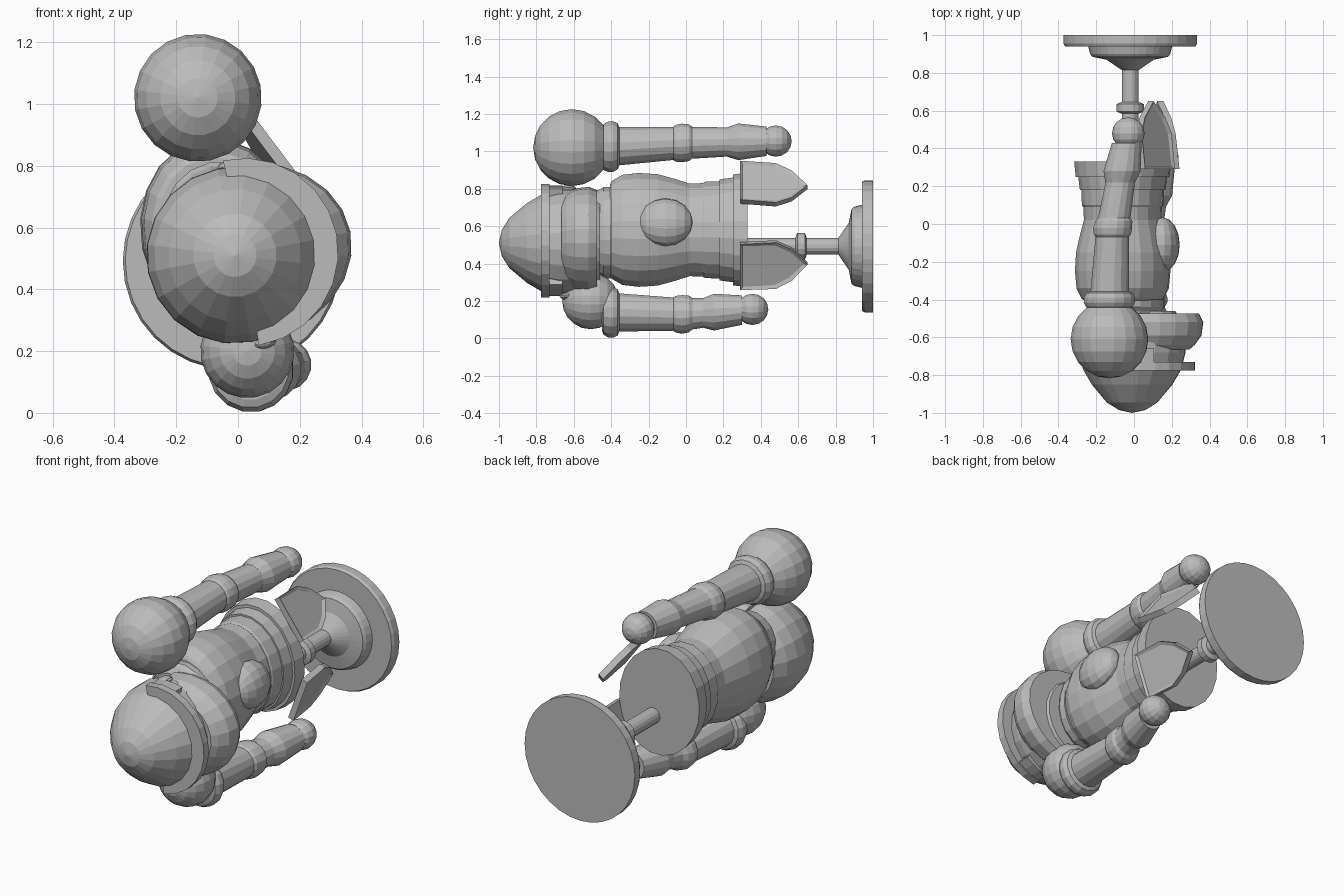
import bpy, bmesh, math

if "Cube" in bpy.data.objects:
    bpy.data.objects.remove(bpy.data.objects["Cube"])

grey = bpy.data.materials.new("plain grey")
grey.diffuse_color = (0.5, 0.5, 0.5, 1)
grey.use_nodes = True
grey.node_tree.nodes["Principled BSDF"].inputs["Base Color"].default_value = grey.diffuse_color
YAW = math.radians(11)          # the figure faces +x, turned a little towards +z


def finish(name, bm):
    bmesh.ops.remove_doubles(bm, verts=bm.verts, dist=0.0005)
    bmesh.ops.recalc_face_normals(bm, faces=bm.faces)
    me = bpy.data.meshes.new(name)
    bm.to_mesh(me)
    bm.free()
    me.materials.append(grey)
    ob = bpy.data.objects.new(name, me)
    bpy.context.collection.objects.link(ob)
    return ob


def point(cx, cz, f, s, y, yaw=YAW):
    """Forward f and sideways s turned into world space."""
    return (cx + f * math.cos(yaw) - s * math.sin(yaw), y,
            cz + f * math.sin(yaw) + s * math.cos(yaw))


def tube(name, rings, sx=1.0, n=20):
    """Stack of rings (y, radius, centre x, centre z) along y."""
    bm = bmesh.new()
    rows = [[bm.verts.new(point(cx, cz, r * sx * math.cos(2 * math.pi * i / n),
                                r * math.sin(2 * math.pi * i / n), y))
             for i in range(n)] for y, r, cx, cz in rings]
    for a, b in zip(rows, rows[1:]):
        for i in range(n):
            j = (i + 1) % n
            bm.faces.new((a[i], a[j], b[j], b[i]))
    bm.faces.new(rows[0])
    bm.faces.new(rows[-1])
    return finish(name, bm)


def lathe(name, prof, cx, cz, sx=1.0, n=20):
    return tube(name, [(y, max(r, 0.001), cx, cz) for y, r in prof], sx, n)


def arc(name, prof, cx, cz, a0, a1, sx=1.0, n=12):
    """Closed (y, radius) section swept part of the way round."""
    bm = bmesh.new()
    rows = []
    for i in range(n + 1):
        a = math.radians(a0 + (a1 - a0) * i / n)
        rows.append([bm.verts.new(point(cx, cz, r * sx * math.cos(a), r * math.sin(a), y))
                     for y, r in prof])
    m = len(prof)
    for a, b in zip(rows, rows[1:]):
        for i in range(m):
            j = (i + 1) % m
            bm.faces.new((a[i], a[j], b[j], b[i]))
    bm.faces.new(rows[0])
    bm.faces.new(rows[-1])
    return finish(name, bm)


def ball(name, c, rf, ry, rs, n=20, k=10):
    prof = [(c[1] - ry * math.cos(math.pi * i / k), rs * math.sin(math.pi * i / k))
            for i in range(k + 1)]
    return lathe(name, prof, c[0], c[2], rf / rs, n)


# Helmet dome
lathe("helmet_dome", [(-1, 0), (-.985, .07), (-.945, .135), (-.85, .215), (-.77, .262),
                      (-.68, .285), (-.6, .287), (-.53, .27), (-.46, .23)], -.01, .51)
# Brow rim, its side pieces, and the face guard below the eye slot
arc("brow_rim", [(-.775, .22), (-.775, .305), (-.73, .305), (-.73, .22)],
    .02, .52, -92, 92)
for sgn, tag in ((1, "left"), (-1, "right")):
    arc("brow_side_" + tag, [(-.775, .24), (-.775, .297), (-.66, .297), (-.66, .24)],
        .02, .52, sgn * 62, sgn * 92, n=3)
    # Visor hinge
    h = point(.028, .512, 0, sgn * .292, -.63)
    ball("visor_hinge_" + tag, h, .04, .045, .02, 10, 6)
arc("face_guard", [(-.665, .15), (-.665, .225), (-.64, .25), (-.59, .28), (-.52, .288),
                   (-.475, .27), (-.475, .15)], .025, .52, -92, 92, 1.2)

# Neck, torso and stepped waist skirt
C = (-.06, .58)
lathe("neck", [(-.52, .22), (-.46, .235), (-.44, .25), (-.40, .25)], -.045, .565, .82)
lathe("torso", [(-.405, .25), (-.395, .268), (-.34, .3), (-.25, .31), (-.15, .303),
                (-.06, .278), (.02, .252), (.1, .255)], *C, .81)
lathe("waist_skirt", [(.09, .255), (.1, .262), (.18, .265), (.18, .275), (.25, .285),
                      (.25, .302), (.33, .311)], *C, .82)
# Round boss on the belly
ball("belly_boss", point(*C, .215, 0, -.11), .09, .145, .13, 16, 8)


# Pointed hip plates with a raised rim
def hip_plate(name, cx, cz, angle, lean):
    yaw = math.radians(angle)
    shape = [(-.13, .29), (-.132, .48), (-.09, .565), (0, .65), (.09, .565),
             (.132, .48), (.13, .29)]
    bm = bmesh.new()
    out, inn = [], []
    for s, y in shape:
        d = (y - .33) * lean
        out.append(bm.verts.new(point(cx, cz, .018 - d, s, y, yaw)))
        inn.append(bm.verts.new(point(cx, cz, -.018 - d, s, y, yaw)))
    front = bm.faces.new(out)
    bm.faces.new(inn)
    for i in range(len(shape)):
        j = (i + 1) % len(shape)
        bm.faces.new((out[i], out[j], inn[j], inn[i]))
    bmesh.ops.recalc_face_normals(bm, faces=bm.faces)
    bmesh.ops.inset_region(bm, faces=[front], thickness=.02, depth=0)
    bmesh.ops.translate(bm, verts=front.verts, vec=-front.normal * .01)
    finish(name, bm)


hip_plate("hip_plate_left", .12, .832, 37, .12)
hip_plate("hip_plate_right", .175, .388, -20, .12)


# Arms: shoulder ball, ring, upper arm, elbow, forearm, cuff, hand
def arm(tag, shoulder, sr, ring, elbow, hand, cuff0, cuff1):
    def at(y, r):
        a, b = (ring, elbow) if y < elbow[1] else (elbow, hand)
        t = (y - a[1]) / (b[1] - a[1])
        return (y, r, a[0] + (b[0] - a[0]) * t, a[2] + (b[2] - a[2]) * t)
    ball("shoulder_" + tag, shoulder, sr, sr, sr)
    tube("shoulder_ring_" + tag, [at(-.45, .1), at(-.44, .125), at(-.415, .138),
                                  at(-.39, .138), at(-.365, .125), at(-.355, .1)], n=16)
    tube("upper_arm_" + tag, [at(-.38, .105), at(-.06, .09)], n=16)
    tube("elbow_" + tag, [at(-.075, .085), at(-.055, .1), at(-.02, .105), at(.015, .1),
                          at(.035, .085)], n=16)
    tube("forearm_" + tag, [at(.01, .088), at(cuff0 + .03, .078)], n=16)
    tube("cuff_" + tag, [at(cuff0, .08), at(cuff0 + .06, .1), at(cuff1, .08)], n=16)
    ball("hand_" + tag, hand, .088, .085, .085, 16, 8)


arm("left", (-.13, -.61, 1.02), .207, (-.13, -.4, 1.025), (-.113, -.02, 1.045),
    (-.03, .48, 1.055), .22, .43)
arm("right", (.03, -.51, .2), .152, (.042, -.4, .14), (.065, -.02, .128),
    (.15, .355, .155), .09, .3)

# Stand: post, collar and stepped round foot
P = (-.02, .492)
lathe("stand_post", [(.3, .045), (.84, .045)], *P, n=16)
lathe("post_collar", [(.585, .05), (.595, .073), (.635, .073), (.645, .05)], *P, n=16)
lathe("stand_foot", [(.815, .045), (.87, .125), (.885, .2), (.9, .212), (.94, .222),
                     (.94, .345), (.955, .353), (1, .353)], *P, n=32)
